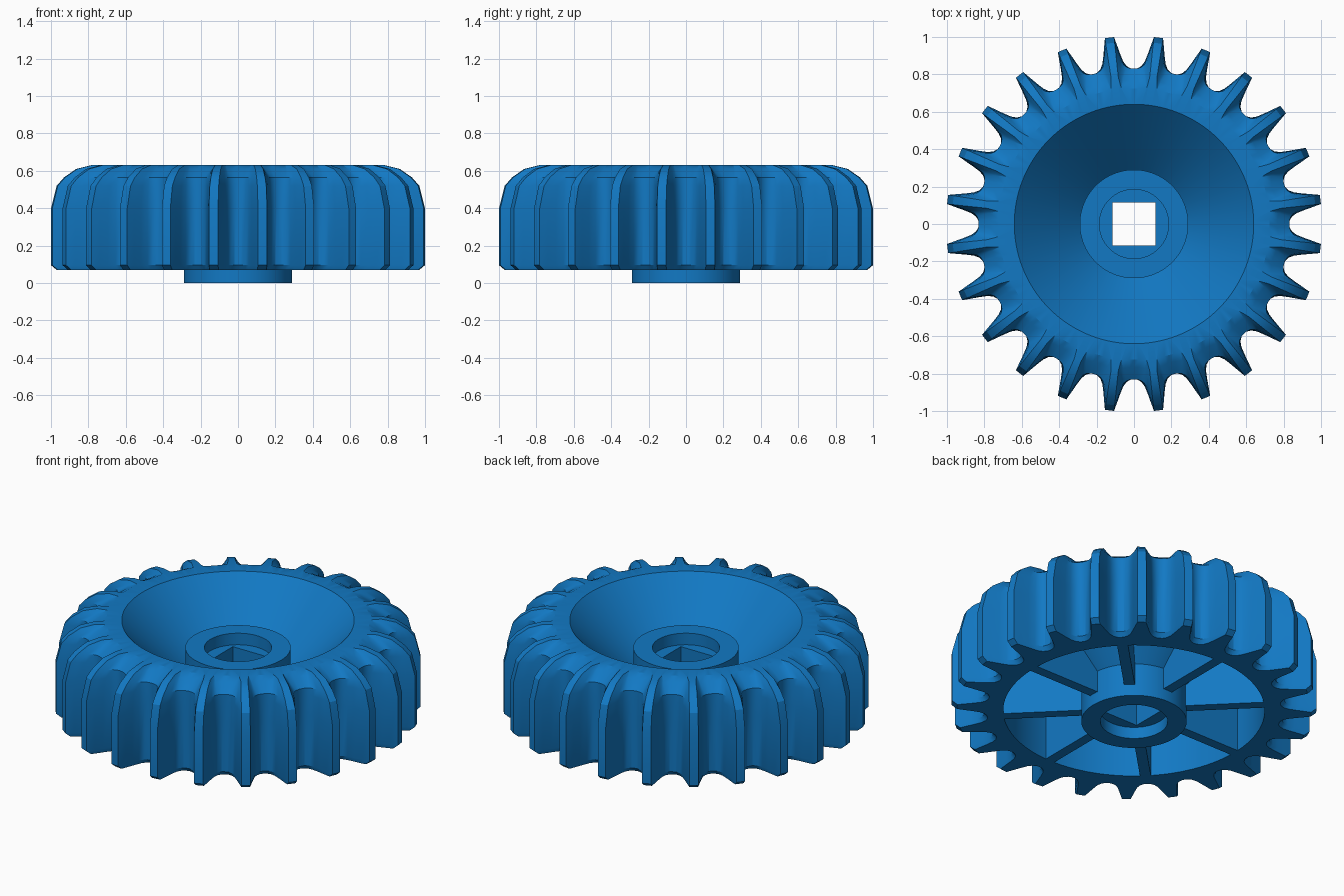
import bpy, bmesh
from math import cos, sin, pi, radians

if "Cube" in bpy.data.objects:
    bpy.data.objects.remove(bpy.data.objects["Cube"])

TEETH = 24
blue = bpy.data.materials.new("blue_plastic")
blue.diffuse_color = (0.006, 0.19, 0.55, 1)
blue.use_nodes = True
blue.node_tree.nodes["Principled BSDF"].inputs["Base Color"].default_value = blue.diffuse_color


def finish(bm, name, angle):
    bmesh.ops.recalc_face_normals(bm, faces=bm.faces)
    me = bpy.data.meshes.new(name)
    bm.to_mesh(me)
    bm.free()
    ob = bpy.data.objects.new(name, me)
    bpy.context.collection.objects.link(ob)
    me.materials.append(blue)
    bpy.ops.object.select_all(action='DESELECT')
    ob.select_set(True)
    bpy.context.view_layer.objects.active = ob
    bpy.ops.object.shade_smooth_by_angle(angle=radians(angle))
    return ob


# Half of one tooth gap: (height fraction root->tip, angle, angle when flared at the top)
FLANK = [(0, 0, 0), (0.01, 1.2, 2), (0.09, 2.7, 5.4), (0.235, 3.8, 5.5),
         (0.47, 4.65, 5.7), (0.735, 5.4, 5.9), (1, 6.1, 6.1), (1, 7.5, 7.5)]
PITCH = FLANK + [(t, 15 - a, 15 - b) for t, a, b in FLANK[-2:0:-1]]
COUNT = TEETH * len(PITCH)


def tooth_loop(z, tip, root, flare):
    pts = []
    for i in range(TEETH):
        for t, a, b in PITCH:
            ang = radians(15 * i + a + flare * (b - a))
            r = root + t * (tip - root)
            pts.append((r * cos(ang), r * sin(ang), z))
    return pts


def round_loop(r, z):
    return [(r * cos(2 * pi * i / COUNT), r * sin(2 * pi * i / COUNT), z) for i in range(COUNT)]


def square_loop(h, z):
    pts = []
    for i in range(COUNT):
        c, s = cos(2 * pi * i / COUNT), sin(2 * pi * i / COUNT)
        k = h / max(abs(c), abs(s))
        pts.append((k * c, k * s, z))
    return pts


# Toothed outside with domed top
loops = [tooth_loop(*s) for s in [
    (0.07, 0.975, 0.81, 0), (0.095, 1.005, 0.83, 0), (0.40, 1.005, 0.83, 0),
    (0.52, 0.975, 0.83, 0), (0.565, 0.935, 0.83, 0), (0.61, 0.87, 0.765, 0.6),
    (0.63, 0.79, 0.725, 1)]]
# Bowl, hub top and upper counterbore
loops += [round_loop(*p) for p in [(0.64, 0.63), (0.29, 0.28), (0.29, 0.465),
                                   (0.185, 0.465), (0.185, 0.395)]]
# Square shaft hole
loops += [square_loop(0.115, 0.395), square_loop(0.115, 0.07)]
# Lower counterbore, hub bottom and underside cavity
loops += [round_loop(*p) for p in [(0.185, 0.07), (0.185, 0), (0.29, 0), (0.29, 0.20),
                                   (0.64, 0.55), (0.72, 0.55), (0.72, 0.07)]]

bm = bmesh.new()
rings = [[bm.verts.new(p) for p in loop] for loop in loops]
for a, b in zip(rings, rings[1:] + rings[:1]):
    for i in range(COUNT):
        j = (i + 1) % COUNT
        bm.faces.new((a[i], a[j], b[j], b[i]))
finish(bm, "gear_body", 25)

# Eight ribs under the bowl, from hub to rim
RIB = [(0.28, 0.07), (0.73, 0.07), (0.73, 0.56), (0.64, 0.56), (0.28, 0.20)]
bm = bmesh.new()
for n in range(8):
    c, s = cos(n * pi / 4), sin(n * pi / 4)
    sides = [[bm.verts.new((r * c - w * s, r * s + w * c, z)) for r, z in RIB]
             for w in (-0.03, 0.03)]
    bm.faces.new(sides[0])
    bm.faces.new(sides[1][::-1])
    for i in range(len(RIB)):
        j = (i + 1) % len(RIB)
        bm.faces.new((sides[0][i], sides[1][i], sides[1][j], sides[0][j]))
finish(bm, "underside_ribs", 20)
